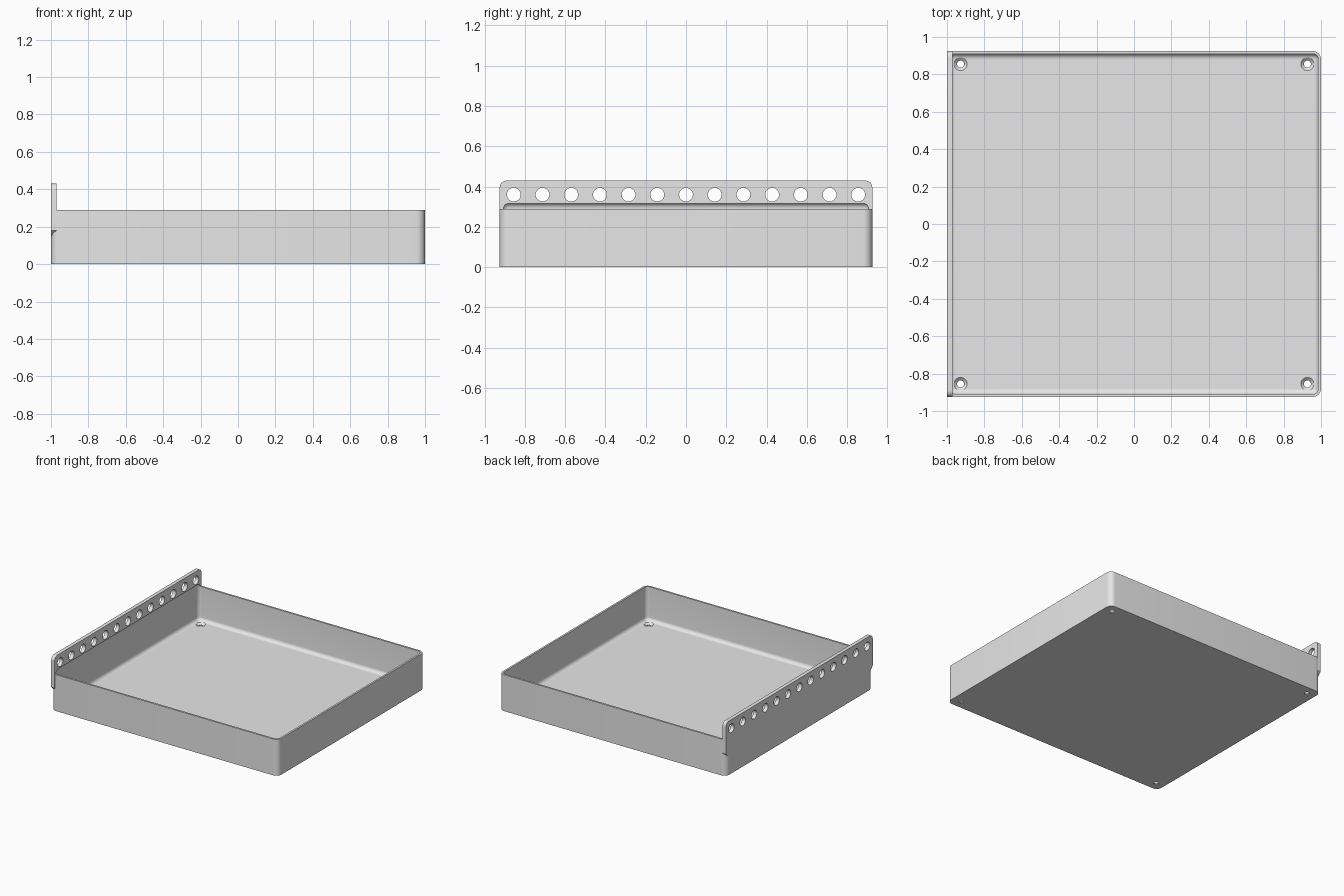
import bpy
import bmesh
from math import cos, sin, pi, radians
from mathutils import Vector

cube = bpy.data.objects.get("Cube")
if cube:
    bpy.data.objects.remove(cube, do_unlink=True)

HALF_X, HALF_Y = 1.0, 0.925
RIM, FLOOR, WALL = 0.29, 0.02, 0.015
PLATE = 0.03          # hanging plate thickness
PLATE_TOP = 0.43

grey = bpy.data.materials.new("plain_grey")
grey.use_nodes = True
grey.diffuse_color = (0.8, 0.8, 0.8, 1)
grey.node_tree.nodes["Principled BSDF"].inputs["Base Color"].default_value = (0.8, 0.8, 0.8, 1)


def make_object(name, bm):
    bmesh.ops.recalc_face_normals(bm, faces=bm.faces)
    mesh = bpy.data.meshes.new(name)
    bm.to_mesh(mesh)
    bm.free()
    mesh.materials.append(grey)
    obj = bpy.data.objects.new(name, mesh)
    bpy.context.collection.objects.link(obj)
    return obj


def rounded_box(name, low, high, radius, vertical_only):
    bm = bmesh.new()
    bmesh.ops.create_cube(bm, size=1)
    low, high = Vector(low), Vector(high)
    for v in bm.verts:
        v.co = (low + high) / 2 + v.co * (high - low)
    edges = [e for e in bm.edges if not vertical_only
             or abs(e.verts[0].co.z - e.verts[1].co.z) > 0.01]
    bmesh.ops.bevel(bm, geom=edges, offset=radius, segments=8, profile=0.5,
                    affect='EDGES')
    return make_object(name, bm)


def add_turned(bm, centre, axis, profile, sides=32):
    """Closed solid of rings, each given as (distance along axis, radius)."""
    axis = Vector(axis)
    side = Vector((0, 1, 0))
    other = axis.cross(side)
    rings = []
    for along, r in profile:
        rings.append([bm.verts.new(Vector(centre) + axis * along
                      + (side * cos(2 * pi * i / sides) + other * sin(2 * pi * i / sides)) * r)
                      for i in range(sides)])
    for a, b in zip(rings, rings[1:]):
        for i in range(sides):
            j = (i + 1) % sides
            bm.faces.new((a[i], a[j], b[j], b[i]))
    bm.faces.new(rings[0])
    bm.faces.new(rings[-1])


def combine(target, tool, operation):
    mod = target.modifiers.new(tool.name, 'BOOLEAN')
    mod.operation = operation
    mod.solver = 'EXACT'
    mod.object = tool
    bpy.context.view_layer.objects.active = target
    bpy.ops.object.modifier_apply(modifier=mod.name)
    bpy.data.objects.remove(tool, do_unlink=True)


# Outer block of the tray
tray = rounded_box("tray", (-HALF_X, -HALF_Y, 0), (HALF_X, HALF_Y, RIM), 0.045, True)

# Hanging plate: rounded top corners, sloped lower corners
round_r, slope = 0.035, 0.045
half = [(HALF_Y - slope, 0.18 - slope), (HALF_Y, 0.18)]
for i in range(9):
    a = pi / 2 * i / 8
    half.append((HALF_Y - round_r + round_r * cos(a), PLATE_TOP - round_r + round_r * sin(a)))
outline = half + [(-y, z) for y, z in reversed(half)]
bm = bmesh.new()
face = bm.faces.new([bm.verts.new((-HALF_X, y, z)) for y, z in outline])
grown = bmesh.ops.extrude_face_region(bm, geom=[face])["geom"]
bmesh.ops.translate(bm, vec=(PLATE, 0, 0),
                    verts=[g for g in grown if isinstance(g, bmesh.types.BMVert)])
combine(tray, make_object("hanging_plate", bm), 'UNION')

# Hollow with filleted edges, which also leaves a shallow recess in the plate
cavity = rounded_box("cavity", (-HALF_X + WALL, -HALF_Y + WALL, FLOOR),
                     (HALF_X - WALL, HALF_Y - WALL, 0.32), 0.029, False)
combine(tray, cavity, 'DIFFERENCE')

# Row of holes in the plate and countersunk holes in the floor
bm = bmesh.new()
for i in range(13):
    add_turned(bm, (-HALF_X, (i - 6) * 0.1425, 0.36), (1, 0, 0), [(-0.05, 0.034), (0.08, 0.034)])
for x in (-0.927, 0.927):
    for y in (-0.855, 0.855):
        add_turned(bm, (x, y, 0), (0, 0, 1),
                   [(-0.05, 0.019), (0.005, 0.019), (FLOOR, 0.035), (FLOOR + 0.02, 0.035)])
combine(tray, make_object("holes", bm), 'DIFFERENCE')

# Smooth fillets, sharp edges
bpy.ops.object.select_all(action='DESELECT')
tray.select_set(True)
bpy.context.view_layer.objects.active = tray
bpy.ops.object.shade_smooth_by_angle(angle=radians(30))
